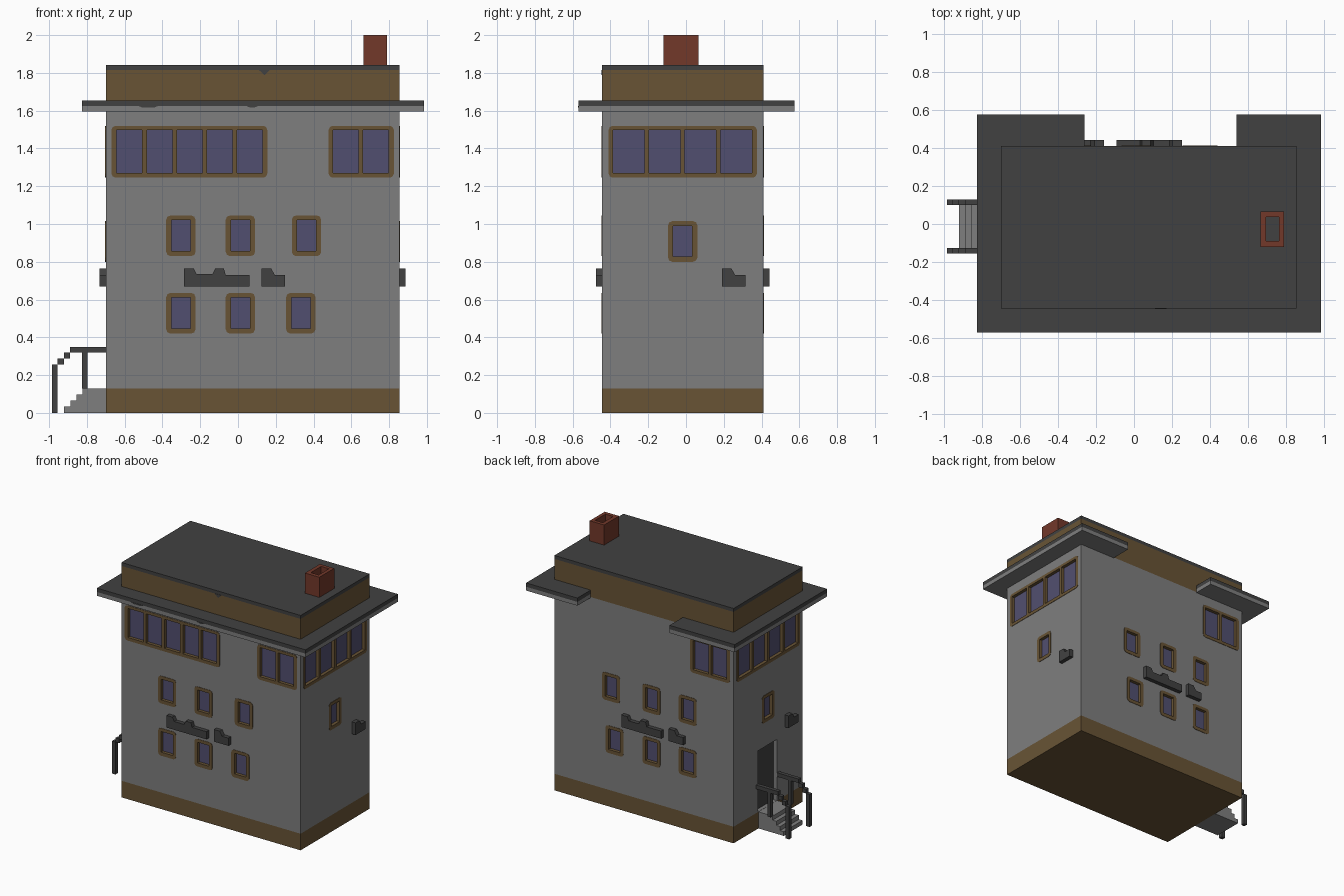
import bpy, bmesh, math
from mathutils import Matrix

cube = bpy.data.objects.get("Cube")
if cube:
    bpy.data.objects.remove(cube, do_unlink=True)


def material(name, rgb):
    m = bpy.data.materials.new(name)
    m.use_nodes = True
    m.diffuse_color = (*rgb, 1)
    bsdf = next(n for n in m.node_tree.nodes if n.type == 'BSDF_PRINCIPLED')
    bsdf.inputs["Base Color"].default_value = (*rgb, 1)
    bsdf.inputs["Roughness"].default_value = 0.9
    return m


GREY = material("wall grey", (0.21, 0.21, 0.21))
DARK = material("dark grey", (0.053, 0.053, 0.053))
BROWN = material("brown trim", (0.14, 0.088, 0.036))
GLASS = material("window blue", (0.083, 0.078, 0.16))
BRICK = material("brick red", (0.17, 0.04, 0.023))


def slab(name, matrix, outlines, w0, w1, mat):
    """Extrude filled outlines (inner ones become holes) from w0 to w1 along local z."""
    curve = bpy.data.curves.new(name, 'CURVE')
    curve.dimensions = '2D'
    curve.fill_mode = 'BOTH'
    curve.extrude = (w1 - w0) / 2
    for pts in outlines:
        sp = curve.splines.new('POLY')
        sp.points.add(len(pts) - 1)
        for p, (u, v) in zip(sp.points, pts):
            p.co = (u, v, 0, 1)
        sp.use_cyclic_u = True
        sp.use_smooth = False
    tmp = bpy.data.objects.new(name + "_tmp", curve)
    bpy.context.scene.collection.objects.link(tmp)
    dg = bpy.context.evaluated_depsgraph_get()
    mesh = bpy.data.meshes.new_from_object(tmp.evaluated_get(dg))
    bpy.data.objects.remove(tmp, do_unlink=True)
    bpy.data.curves.remove(curve)
    bm = bmesh.new()
    bm.from_mesh(mesh)
    bmesh.ops.remove_doubles(bm, verts=bm.verts, dist=1e-5)
    bm.transform(matrix @ Matrix.Translation((0, 0, (w0 + w1) / 2)))
    bmesh.ops.recalc_face_normals(bm, faces=bm.faces)
    for f in bm.faces:
        f.smooth = False
        f.material_index = 0
    bm.to_mesh(mesh)
    bm.free()
    mesh.name = name
    mesh.materials.clear()
    mesh.materials.append(mat)
    ob = bpy.data.objects.new(name, mesh)
    bpy.context.scene.collection.objects.link(ob)
    return ob


def rect(u0, v0, u1, v1, r=0.0):
    """Rectangle outline with optional rounded corners."""
    if not r:
        return [(u0, v0), (u1, v0), (u1, v1), (u0, v1)]
    pts = []
    for cu, cv, a in ((u1 - r, v0 + r, -90), (u1 - r, v1 - r, 0),
                      (u0 + r, v1 - r, 90), (u0 + r, v0 + r, 180)):
        for k in (0, 45, 90):
            t = math.radians(a + k)
            pts.append((cu + r * math.cos(t), cv + r * math.sin(t)))
    return pts


def facing(turn, dist):
    """Wall plane: local x to the right, local y up, local z outward."""
    return (Matrix.Rotation(math.radians(turn), 4, 'Z') @
            Matrix.Translation((0, -dist, 0)) @
            Matrix.Rotation(math.radians(90), 4, 'X'))


X0, X1, Y0, Y1 = -0.70, 0.855, -0.445, 0.41
T = 0.03                                   # wall thickness
FLAT = Matrix.Identity(4)
SIDE = facing(0, 0)

# Stacked body: base, parapet, roof cap
body = rect(X0, Y0, X1, Y1)
slab("base", FLAT, [body], 0, 0.13, BROWN)
slab("parapet", FLAT, [body], 1.60, 1.815, BROWN)
slab("roof_cap", FLAT, [body], 1.815, 1.842, DARK)

# Eaves with a gap in the middle of the back
eave = [(-0.825, -0.57), (0.985, -0.57), (0.985, 0.575), (0.54, 0.575),
        (0.54, 0.405), (-0.26, 0.405), (-0.26, 0.575), (-0.825, 0.575)]
slab("eave_lower", FLAT, [eave], 1.595, 1.625, GREY)
slab("eave_upper", FLAT, [eave], 1.625, 1.655, DARK)

# Small dark marks hanging from the cap and the eave edge
slab("cap_mark", facing(0, 0.445), [[(0.11, 1.816), (0.14, 1.788), (0.17, 1.816)]],
     -0.005, 0.002, DARK)
for a, b in ((-0.53, -0.42), (0.04, 0.11)):
    slab("eave_mark", facing(0, 0.57),
         [[(a, 1.626), (a + 0.025, 1.616), (b - 0.025, 1.616), (b, 1.626)]],
         -0.005, 0.002, DARK)

# Chimney
slab("chimney", FLAT, [rect(0.665, -0.12, 0.79, 0.065), rect(0.695, -0.09, 0.763, 0.037)],
     1.835, 2.0, BRICK)


# Openings: (frame outline box, list of pane ranges, pane bottom, pane top)
def small(u, v):
    return ((u, v, u + 0.155, v + 0.215), [(u + 0.027, u + 0.128)], v + 0.028, v + 0.19)


def band(u0, u1, panes):
    return ((u0, 1.245, u1, 1.52), panes, 1.27, 1.498)


def flip(op):
    (a, b, c, d), panes, lo, hi = op
    return ((-c, b, -a, d), [(-q, -p) for p, q in panes], lo, hi)


small_rows = [small(u, 0.83) for u in (-0.38, -0.065, 0.285)]
small_rows += [small(u, 0.42) for u in (-0.38, -0.065, 0.255)]
five = band(-0.67, 0.155, [(-0.642 + 0.159 * i, -0.507 + 0.159 * i) for i in range(5)])
pair = band(0.48, 0.825, [(0.503, 0.638), (0.662, 0.797)])
back_pair = band(-0.67, -0.325, [(-0.642, -0.507), (-0.483, -0.348)])
four = band(-0.41, 0.375, [(-0.387 + 0.19 * i, -0.22 + 0.19 * i) for i in range(4)])
side_set = [four, small(-0.095, 0.80)]

# Notched wall plaques, seen from outside each wall
long_plaque = [(-0.285, 0.67), (0.06, 0.67), (0.06, 0.73), (-0.065, 0.73), (-0.075, 0.765),
               (-0.12, 0.765), (-0.135, 0.735), (-0.22, 0.735), (-0.235, 0.765), (-0.285, 0.765)]
short_plaque = [(0.0, 0.67), (0.125, 0.67), (0.125, 0.73), (0.07, 0.73), (0.05, 0.765), (0.0, 0.765)]


def shift(pts, du):
    return [(u + du, v) for u, v in pts]


door = rect(-0.105, 0.131, 0.125, 0.61)
walls = {
    "front": (facing(0, -Y0), X0, X1, [five, pair] + small_rows, [],
              [long_plaque, shift(short_plaque, 0.125)]),
    "left": (facing(90, X1), Y0 + T, Y1 - T, side_set, [],
             [shift(short_plaque, 0.19)]),
    "back": (facing(180, Y1), -X1, -X0, [flip(o) for o in [back_pair] + small_rows], [],
             [shift(long_plaque, 0.033), shift(short_plaque, 0.158)]),
    "right": (facing(270, -X0), -Y1 + T, -Y0 - T, [flip(o) for o in side_set], [door],
              [shift(short_plaque, 0.225)]),
}

for side, (mat, u0, u1, openings, extra, plaques) in walls.items():
    frames = [rect(*box, 0.022) for box, *_ in openings]
    slab(side + "_wall", mat, [rect(u0, 0.13, u1, 1.60)] + frames + extra, -T, 0, GREY)
    for outline, (box, panes, lo, hi) in zip(frames, openings):
        slab(side + "_window_frame", mat,
             [outline] + [rect(a, lo, b, hi) for a, b in panes], -T, 0.003, BROWN)
        a, b, c, d = box
        slab(side + "_window_glass", mat,
             [rect(a + 0.01, b + 0.01, c - 0.01, d - 0.01)], -0.028, -0.022, GLASS)
    for outline in plaques:
        slab(side + "_plaque", mat, [outline], -0.005, 0.032, DARK)

# Recessed door
slab("door", walls["right"][0], [rect(-0.12, 0.131, 0.14, 0.625)], -0.045, -0.0295, DARK)

# Entrance steps
stairs = [(-0.70, 0.0), (-0.92, 0.0)]
for i in range(4):
    x, z = -0.92 + 0.032 * i, 0.0325 * (i + 1)
    stairs += [(x, z), (x + 0.032 if i < 3 else -0.70, z)]
slab("entrance_steps", SIDE, [stairs], -0.103, 0.13, GREY)

# Stepped handrails with posts on both sides of the steps
rail_boxes = {"outer_post": (-0.985, 0.0, -0.955, 0.255),
              "low_rail_step": (-0.955, 0.255, -0.922, 0.287),
              "high_rail_step": (-0.922, 0.287, -0.89, 0.319),
              "top_rail": (-0.89, 0.319, -0.70, 0.35),
              "inner_post": (-0.825, 0.13, -0.797, 0.32)}
for y in (-0.14, 0.115):
    for name, box in rail_boxes.items():
        slab(name, SIDE, [rect(*box)], -y - 0.015, -y + 0.015, DARK)
